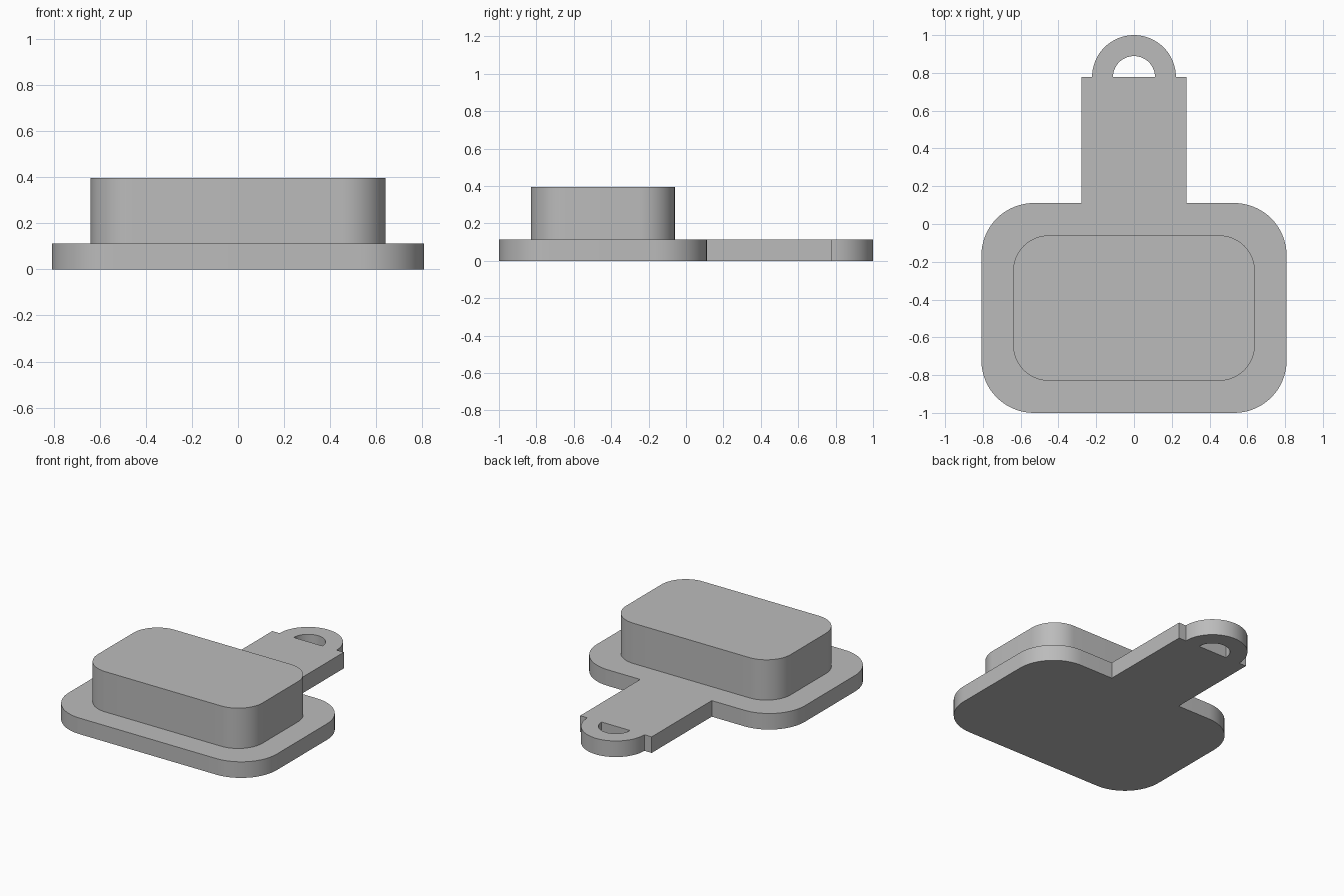
import bpy, bmesh
from math import cos, sin, pi, radians

cube = bpy.data.objects.get("Cube")
if cube:
    bpy.data.objects.remove(cube, do_unlink=True)

BASE_H, TOP_H = 0.113, 0.396

grey = bpy.data.materials.new("plain grey")
grey.use_nodes = True
colour = (0.5, 0.5, 0.5, 1)
grey.diffuse_color = colour
grey.node_tree.nodes["Principled BSDF"].inputs["Base Color"].default_value = colour


def arc(cx, cy, r, start, end, steps=16):
    """Points along an arc, angles in degrees."""
    angles = [radians(start + (end - start) * i / steps) for i in range(steps + 1)]
    return [(cx + r * cos(a), cy + r * sin(a)) for a in angles]


def corners(x, y0, y1, r):
    """Four rounded corners, counter-clockwise from the front left."""
    return [arc(sx * (x - r), cy, r, start, start + 90)
            for sx, cy, start in ((1, y0 + r, -90), (1, y1 - r, 0),
                                  (-1, y1 - r, 90), (-1, y0 + r, 180))]


def slab(name, loops, z0, z1):
    """Fill flat outlines (later loops are holes) and extrude them upward."""
    bm = bmesh.new()
    for loop in loops:
        verts = [bm.verts.new((x, y, z0)) for x, y in loop]
        for a, b in zip(verts, verts[1:] + verts[:1]):
            bm.edges.new((a, b))
    bmesh.ops.triangle_fill(bm, edges=bm.edges[:], use_beauty=True)
    grown = bmesh.ops.extrude_face_region(bm, geom=bm.faces[:], use_keep_orig=True)
    top = [g for g in grown["geom"] if isinstance(g, bmesh.types.BMVert)]
    bmesh.ops.translate(bm, verts=top, vec=(0, 0, z1 - z0))
    bmesh.ops.recalc_face_normals(bm, faces=bm.faces[:])
    # Merge the flat triangles into clean caps
    bmesh.ops.dissolve_limit(bm, angle_limit=radians(0.5), verts=[], edges=bm.edges[:])
    mesh = bpy.data.meshes.new(name)
    bm.to_mesh(mesh)
    bm.free()
    mesh.materials.append(grey)
    obj = bpy.data.objects.new(name, mesh)
    bpy.context.collection.objects.link(obj)
    bpy.ops.object.select_all(action="DESELECT")
    obj.select_set(True)
    bpy.context.view_layer.objects.active = obj
    bpy.ops.object.shade_smooth_by_angle(angle=radians(30))
    return obj


# Base plate, handle and hanging loop share one outline
HANDLE_X, HANDLE_Y, PLATE_Y = 0.278, 0.778, 0.111
fl, bl, br, fr = corners(0.808, -1, PLATE_Y, 0.278)
handle = ([(HANDLE_X, PLATE_Y), (HANDLE_X, HANDLE_Y)]
          + arc(0, HANDLE_Y, 0.222, 0, 180, 32)
          + [(-HANDLE_X, HANDLE_Y), (-HANDLE_X, PLATE_Y)])
hole = arc(0, HANDLE_Y, 0.111, 0, 180, 32)
slab("base_plate_with_handle", [fl + bl + handle + br + fr, hole], 0, BASE_H)

# Raised block
block = sum(corners(0.64, -0.83, -0.06, 0.19), [])
slab("raised_block", [block], BASE_H, TOP_H)
